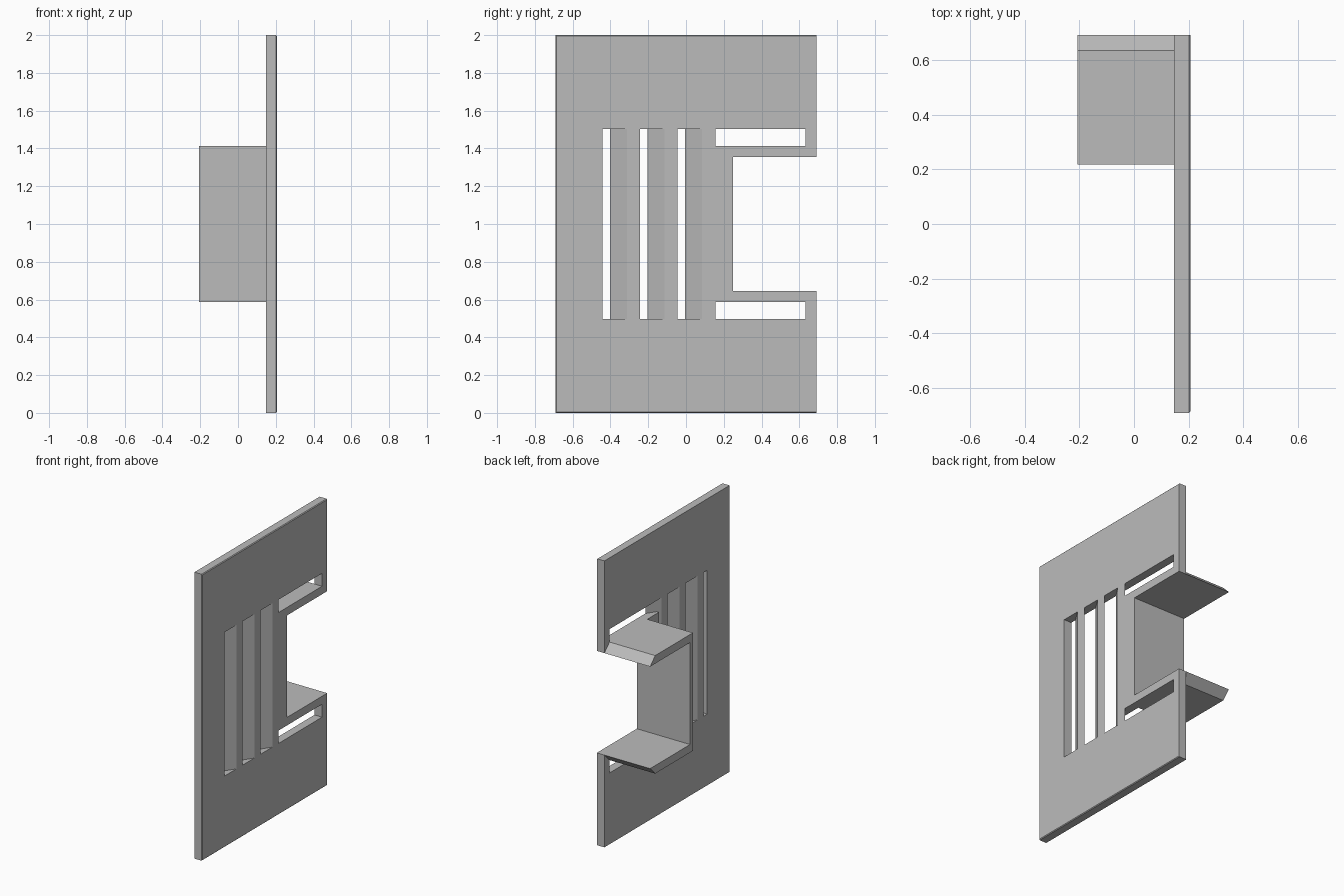
import bpy, bmesh
from mathutils import Vector

if "Cube" in bpy.data.objects:
    bpy.data.objects.remove(bpy.data.objects["Cube"], do_unlink=True)

grey = bpy.data.materials.new("light grey")
grey.use_nodes = True
colour = (0.5, 0.5, 0.5, 1)
grey.diffuse_color = colour
grey.node_tree.nodes["Principled BSDF"].inputs["Base Color"].default_value = colour

# Main dimensions
BACK, FRONT = 0.147, 0.206      # plate thickness along x
HALF_Y = 0.69
SLOT_LOW, SLOT_HIGH = 0.498, 1.502
FLANGE_OUT, FLANGE_IN = 0.412, 0.356   # offsets from mid height


def prism(name, points, axis, low, high):
    """Extrude a closed profile: axis x takes (y, z) points, axis z takes (x, y)."""
    bm = bmesh.new()
    def place(p, t):
        return (t, p[0], p[1]) if axis == "x" else (p[0], p[1], t)
    face = bm.faces.new([bm.verts.new(place(p, low)) for p in points])
    ext = bmesh.ops.extrude_face_region(bm, geom=[face])
    verts = [g for g in ext["geom"] if isinstance(g, bmesh.types.BMVert)]
    shift = Vector(place((0, 0), high - low))
    bmesh.ops.translate(bm, verts=verts, vec=shift)
    bmesh.ops.recalc_face_normals(bm, faces=bm.faces)
    mesh = bpy.data.meshes.new(name)
    bm.to_mesh(mesh)
    bm.free()
    mesh.materials.append(grey)
    obj = bpy.data.objects.new(name, mesh)
    bpy.context.collection.objects.link(obj)
    return obj


def rect(y0, y1, z0, z1):
    return [(y0, z0), (y1, z0), (y1, z1), (y0, z1)]


def cut(target, profile):
    """Cut a profile straight through the plate."""
    cutter = prism("cutter", profile, "x", BACK - 0.1, FRONT + 0.1)
    cutter.hide_render = True
    mod = target.modifiers.new("cut", "BOOLEAN")
    mod.operation, mod.solver, mod.object = "DIFFERENCE", "EXACT", cutter
    bpy.context.view_layer.objects.active = target
    bpy.ops.object.modifier_apply(modifier=mod.name)
    bpy.data.objects.remove(cutter, do_unlink=True)


# Plate with finely eased outer front edges
plate = prism("plate", rect(-HALF_Y, HALF_Y, 0, 2), "x", BACK, FRONT)
bm = bmesh.new()
bm.from_mesh(plate.data)
edges = [e for e in bm.edges if all(v.co.x > FRONT - 0.001 for v in e.verts)
         and not all(v.co.y > 0 for v in e.verts)]
bmesh.ops.bevel(bm, geom=edges, offset=0.005, segments=1, affect="EDGES")
bm.to_mesh(plate.data)
bm.free()

# Louver window, side notch and the slots above and below the channel
cut(plate, rect(-0.443, 0.09, SLOT_LOW, SLOT_HIGH))
cut(plate, rect(0.249, 1, 1 - FLANGE_IN, 1 + FLANGE_IN))
cut(plate, rect(0.08, 0.633, 1 + FLANGE_OUT, SLOT_HIGH))
cut(plate, rect(0.08, 0.633, SLOT_LOW, 1 - FLANGE_OUT))

# Slanted louver slats
for i in range(3):
    y = -0.402 + 0.199 * i
    prism(f"louver_slat_{i + 1}",
          [(BACK, y), (BACK, y + 0.067), (FRONT, y + 0.159), (FRONT, y + 0.09)],
          "z", SLOT_LOW, SLOT_HIGH)

# Channel behind the notch: web and two flanges with chamfered tips
lower = [(0.249, -FLANGE_IN), (HALF_Y, -FLANGE_IN), (0.634, -FLANGE_OUT), (0.217, -FLANGE_OUT)]
upper = [(y, -z) for y, z in reversed(lower)]
prism("channel", [(y, 1 + z) for y, z in lower + upper], "x", -FRONT, BACK)
